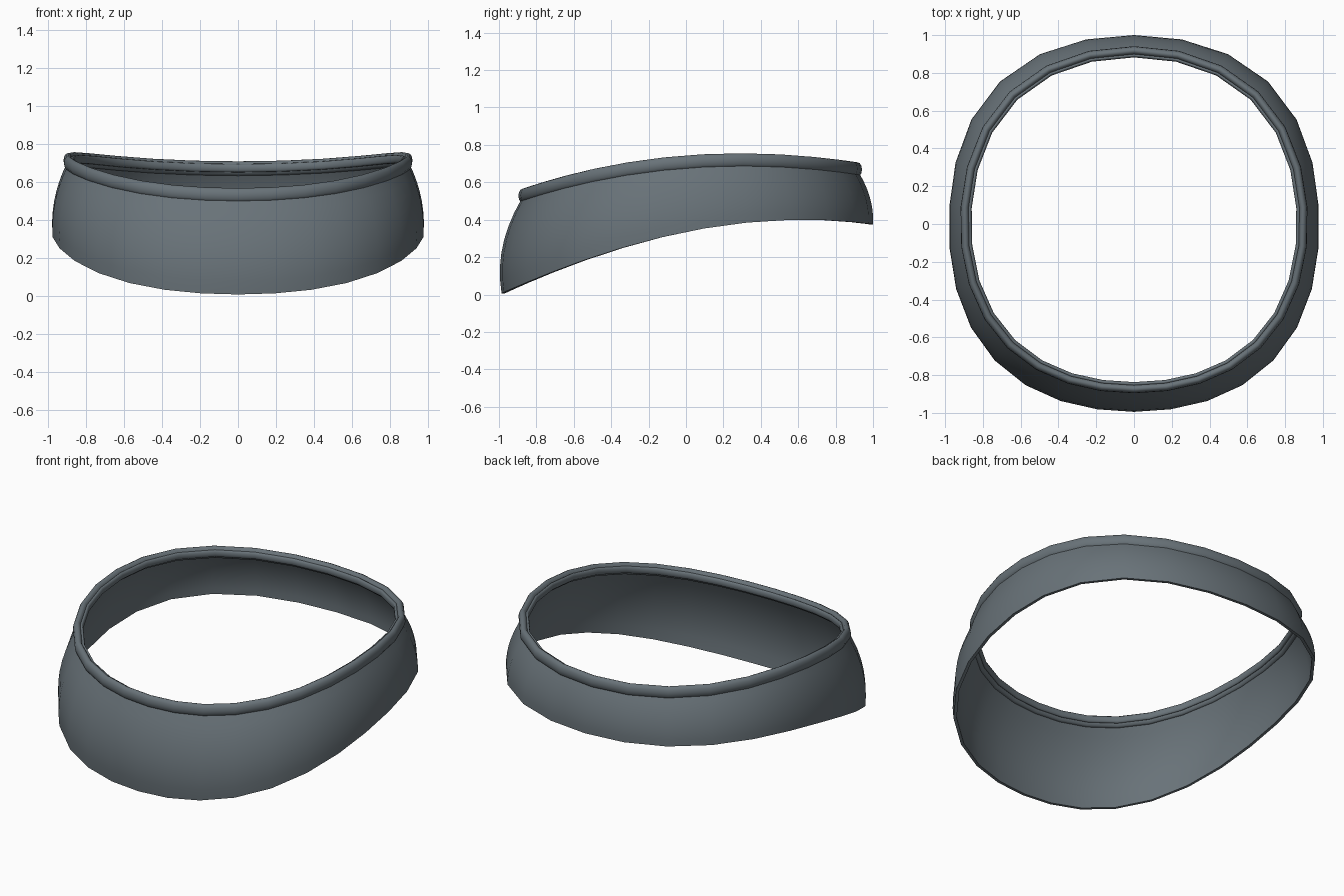
import bpy
import bmesh
from math import sin, cos, pi, radians

cube = bpy.data.objects.get("Cube")
if cube:
    bpy.data.objects.remove(cube, do_unlink=True)

SEGMENTS = 28
WALL_STEPS = 7

slate = bpy.data.materials.new("slate_grey")
slate.use_nodes = True
colour = (0.14, 0.17, 0.19, 1)
slate.diffuse_color = colour
slate.node_tree.nodes["Principled BSDF"].inputs["Base Color"].default_value = colour


def station(i):
    """Angle from the back, lower radius and height, upper radius and height."""
    t = 2 * pi * i / SEGMENTS
    a = t + 0.13 * sin(t)
    c = cos(a)
    square = sin(2 * a) ** 2
    low_r = 0.98 + 0.045 * square + c * c * (0.02 if c > 0 else 0.006)
    top_r = 0.905 + 0.03 * square + c * c * (0.02 if c > 0 else -0.025)
    y = low_r * c
    low_z = 0.335 + 0.2015 * y - 0.1475 * y**2 - 0.014 * y**3
    y = top_r * c
    top_z = 0.668 + 0.076 * y - 0.135 * y**2 + 0.01 * y**3
    return a, low_r, max(low_z, 0), top_r, top_z


def loft(name, section, angle):
    """Sweep a closed section, which may change with the station, round the ring."""
    bm = bmesh.new()
    rings = []
    for i in range(SEGMENTS):
        st = station(i)
        a = st[0]
        rings.append([bm.verts.new((r * sin(a), r * cos(a), z)) for r, z in section(st)])
    for i, ring in enumerate(rings):
        following = rings[(i + 1) % SEGMENTS]
        for j in range(len(ring)):
            k = (j + 1) % len(ring)
            bm.faces.new((ring[j], ring[k], following[k], following[j]))
    bmesh.ops.recalc_face_normals(bm, faces=bm.faces)
    mesh = bpy.data.meshes.new(name)
    bm.to_mesh(mesh)
    bm.free()
    mesh.materials.append(slate)
    obj = bpy.data.objects.new(name, mesh)
    bpy.context.collection.objects.link(obj)
    bpy.ops.object.select_all(action='DESELECT')
    obj.select_set(True)
    bpy.context.view_layer.objects.active = obj
    bpy.ops.object.shade_smooth_by_angle(angle=radians(angle))


def wall_section(st):
    """Thin bulging wall, fullest at the front."""
    a, low_r, low_z, top_r, top_z = st
    bulge = 0.09 + 0.1 * max(0, -cos(a))
    outer = []
    for j in range(WALL_STEPS + 1):
        s = j / WALL_STEPS
        r = low_r + (top_r - low_r) * s + bulge * s * (1 - s)
        outer.append((r, low_z + (top_z + 0.02 - low_z) * s))
    inner = [(r - 0.018, z) for r, z in reversed(outer)]
    return outer + inner


def tube_section(dr, dz, half_width, half_height):
    """Oval section placed relative to the top of the wall."""
    def section(st):
        _, _, _, r, z = st
        steps = [2 * pi * j / 12 for j in range(12)]
        return [(r + dr + half_width * cos(p), z + dz + half_height * sin(p)) for p in steps]
    return section


# Curved band, rolled rim along its top, and the small lip inside the rim
loft("collar_wall", wall_section, 40)
loft("rolled_rim", tube_section(-0.007, 0.038, 0.023, 0.038), 75)
loft("inner_lip", tube_section(-0.032, 0.04, 0.011, 0.022), 75)
